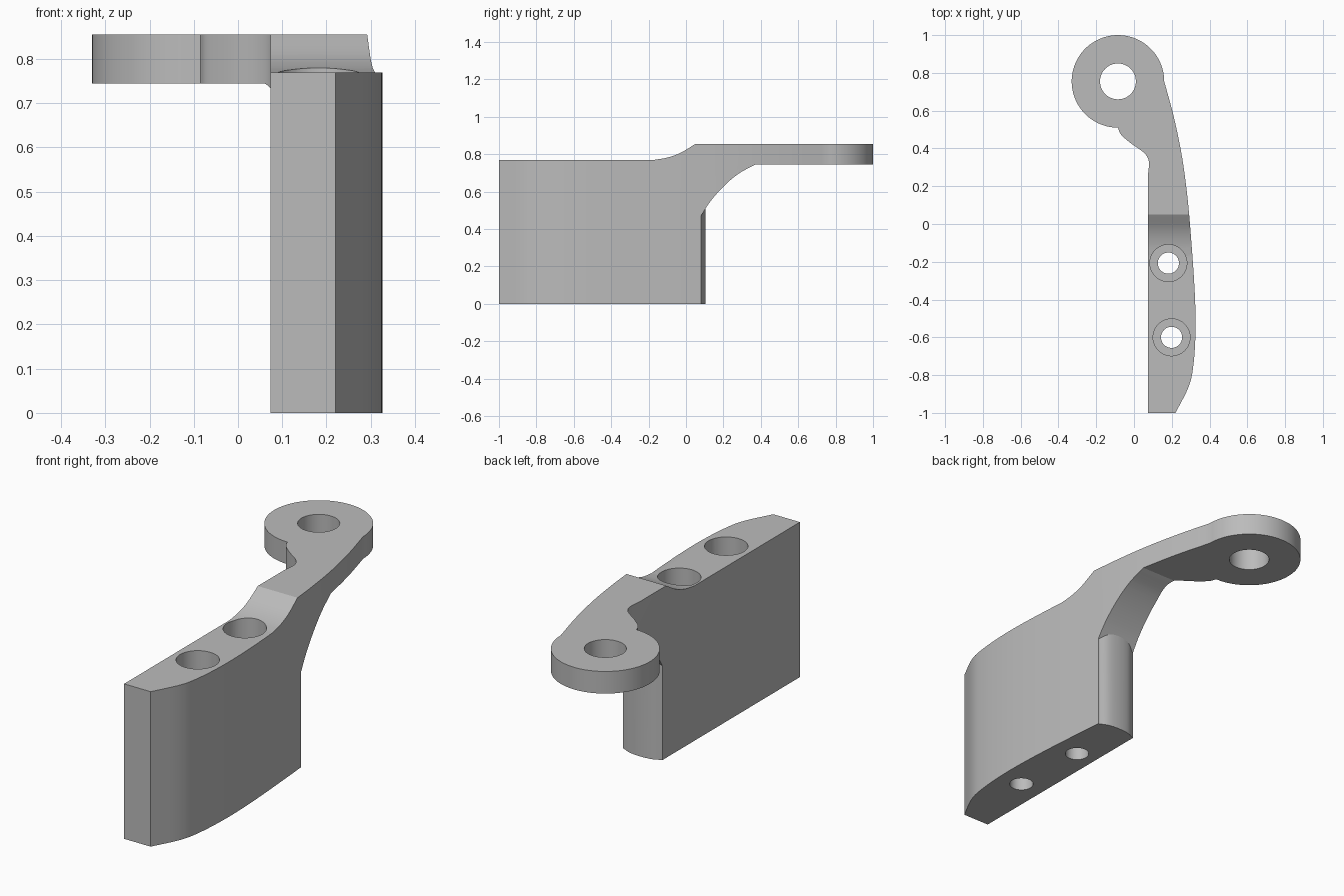
import bpy, bmesh, math
from mathutils import Vector

cube = bpy.data.objects.get("Cube")
if cube:
    bpy.data.objects.remove(cube, do_unlink=True)

grey = bpy.data.materials.new("plain grey")
grey.use_nodes = True
colour = (0.5, 0.5, 0.5, 1)
grey.diffuse_color = colour
grey.node_tree.nodes["Principled BSDF"].inputs["Base Color"].default_value = colour


def arc(cx, cy, r, start, end, n=64):
    angles = [math.radians(start + (end - start) * i / n) for i in range(n + 1)]
    return [(cx + r * math.cos(a), cy + r * math.sin(a)) for a in angles]


def smooth(points, steps=6):
    """Catmull-Rom curve through the points."""
    p = [Vector(q) for q in points]
    p = [2 * p[0] - p[1]] + p + [2 * p[-1] - p[-2]]
    out = []
    for a, b, c, d in zip(p, p[1:], p[2:], p[3:]):
        for i in range(steps):
            t = i / steps
            out.append(tuple(0.5 * (2 * b + (c - a) * t + (2 * a - 5 * b + 4 * c - d) * t * t
                                    + (3 * b - a - 3 * c + d) * t ** 3)))
    return out + [tuple(p[-2])]


def prism(name, outline, low, high, axis="z"):
    """Extrude an outline along z, or a (y, z) outline along x."""
    bm = bmesh.new()
    place = (lambda u, v: (u, v, low)) if axis == "z" else (lambda u, v: (low, u, v))
    face = bm.faces.new([bm.verts.new(place(u, v)) for u, v in outline])
    grown = bmesh.ops.extrude_face_region(bm, geom=[face])
    shift = Vector((0, 0, high - low)) if axis == "z" else Vector((high - low, 0, 0))
    bmesh.ops.translate(bm, vec=shift,
                        verts=[g for g in grown["geom"] if isinstance(g, bmesh.types.BMVert)])
    bmesh.ops.recalc_face_normals(bm, faces=bm.faces)
    mesh = bpy.data.meshes.new(name)
    bm.to_mesh(mesh)
    bm.free()
    mesh.materials.append(grey)
    obj = bpy.data.objects.new(name, mesh)
    bpy.context.collection.objects.link(obj)
    return obj


def combine(target, tool, operation):
    """Apply a boolean and remove its helper."""
    mod = target.modifiers.new("combine", "BOOLEAN")
    mod.operation, mod.solver, mod.object = operation, "EXACT", tool
    bpy.context.view_layer.objects.active = target
    bpy.ops.object.modifier_apply(modifier=mod.name)
    bpy.data.objects.remove(tool, do_unlink=True)


# Plan outline: block, bowed outer side, ring and neck
outer_side = smooth([(0.22, -1), (0.29, -0.86), (0.314, -0.75), (0.325, -0.6), (0.325, -0.45),
                     (0.317, -0.28), (0.304, -0.1), (0.292, 0.05), (0.275, 0.21),
                     (0.25, 0.38), (0.21, 0.57), (0.16, 0.755)])
ring = arc(-0.085, 0.755, 0.245, 0, 270)
neck = smooth([(-0.085, 0.51), (-0.07, 0.475), (-0.02, 0.43), (0.05, 0.38),
               (0.075, 0.345), (0.079, 0.31), (0.074, 0.26)])
bracket = prism("bracket", [(0.074, -1)] + outer_side + ring[1:] + neck[1:], -0.1, 1)

# Side outline: tall block, ramp up to the arm, curved gusset under it
gusset = smooth([(0.08, 0.47), (0.13, 0.547), (0.2, 0.627), (0.28, 0.695), (0.37, 0.745)])
ramp = smooth([(0.05, 0.855), (-0.03, 0.807), (-0.1, 0.782), (-0.17, 0.77)])
side = [(-1.1, 0), (0.08, 0)] + gusset + [(1.1, 0.745), (1.1, 0.855)] + ramp + [(-1.1, 0.77)]
combine(bracket, prism("side_shape", side, -0.6, 0.6, "x"), "INTERSECT")

# Rounded back end of the block
back_end = smooth([(0.287, 0.079), (0.24, 0.099), (0.181, 0.105), (0.12, 0.099), (0.075, 0.079)])
combine(bracket, prism("rounded_end", back_end + [(0.1, 0.03), (0.26, 0.03)], 0, 0.51), "UNION")

# Ring hole and two counterbored bolt holes
holes = [(-0.085, 0.755, 0.095, 0.5)]
for x, y in ((0.182, -0.207), (0.199, -0.6)):
    holes += [(x, y, 0.056, -0.2), (x, y, 0.098, 0.5)]
for x, y, radius, bottom in holes:
    combine(bracket, prism("hole_cutter", arc(x, y, radius, 0, 360, 48)[:-1], bottom, 1.2),
            "DIFFERENCE")

bpy.ops.object.select_all(action="DESELECT")
bracket.select_set(True)
bpy.context.view_layer.objects.active = bracket
bpy.ops.object.shade_smooth_by_angle(angle=math.radians(25))
